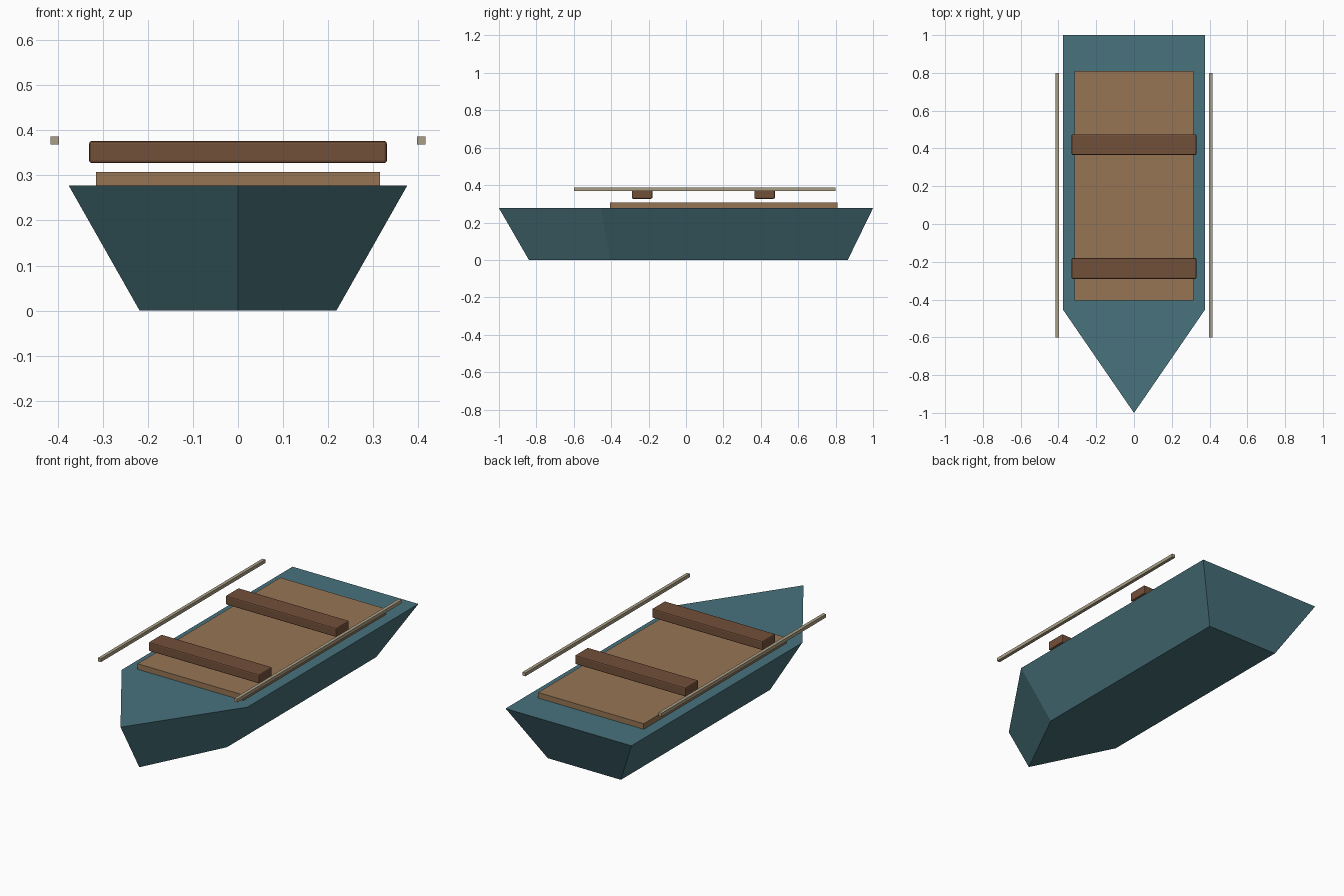
import bpy, bmesh

if "Cube" in bpy.data.objects:
    bpy.data.objects.remove(bpy.data.objects["Cube"])


def material(name, rgb):
    m = bpy.data.materials.new(name)
    m.diffuse_color = (*rgb, 1)
    m.use_nodes = True
    m.node_tree.nodes["Principled BSDF"].inputs["Base Color"].default_value = m.diffuse_color
    return m


teal = material("teal paint", (0.065, 0.171, 0.202))
plank = material("light wood", (0.305, 0.178, 0.089))
walnut = material("dark wood", (0.171, 0.08, 0.042))
pale = material("pale wood", (0.41, 0.35, 0.24))


def finish(bm, name, mat):
    bmesh.ops.recalc_face_normals(bm, faces=bm.faces)
    me = bpy.data.meshes.new(name)
    bm.to_mesh(me)
    bm.free()
    me.materials.append(mat)
    ob = bpy.data.objects.new(name, me)
    bpy.context.collection.objects.link(ob)
    return ob


def box(name, lo, hi, mat, bevel=0):
    bm = bmesh.new()
    bmesh.ops.create_cube(bm, size=1)
    for v in bm.verts:
        v.co = [lo[i] + (v.co[i] + 0.5) * (hi[i] - lo[i]) for i in range(3)]
    ob = finish(bm, name, mat)
    if bevel:
        mod = ob.modifiers.new("edge bevel", "BEVEL")
        mod.width = bevel
        mod.segments = 2
    return ob


# Hull: pointed outline lofted from the narrow bottom to the wide top
def outline(bm, half, stern, shoulder, bow, z):
    pts = [(-half, stern), (-half, shoulder), (0, bow), (half, shoulder), (half, stern)]
    return [bm.verts.new((x, y, z)) for x, y in pts]


bm = bmesh.new()
bottom = outline(bm, 0.218, 0.865, -0.405, -0.84, 0)
top = outline(bm, 0.375, 1, -0.455, -1, 0.277)
bm.faces.new(bottom)
bm.faces.new(top)
for i in range(5):
    j = (i + 1) % 5
    bm.faces.new((bottom[i], bottom[j], top[j], top[i]))
finish(bm, "hull", teal)

# Raised deck board
box("deck", (-0.315, -0.405, 0.27), (0.315, 0.81, 0.307), plank)

# Bench seats with softened edges
for name, y in (("front_seat", -0.235), ("rear_seat", 0.42)):
    box(name, (-0.33, y - 0.055, 0.327), (0.33, y + 0.055, 0.376), walnut, 0.006)

# Side rails
for name, x in (("left_rail", -0.406), ("right_rail", 0.406)):
    box(name, (x - 0.009, -0.6, 0.368), (x + 0.009, 0.8, 0.386), pale)
